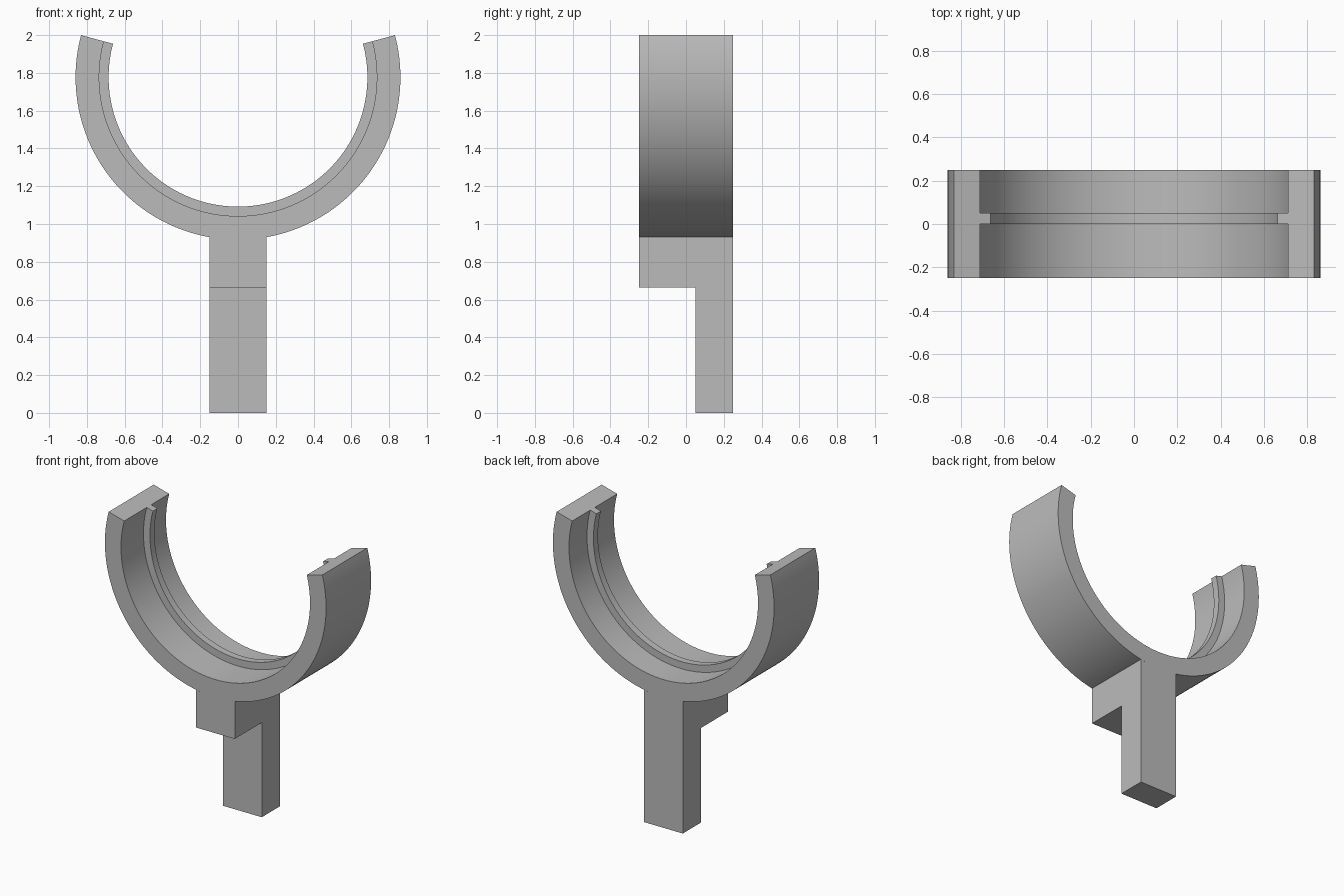
import bpy, bmesh, math

cube = bpy.data.objects.get("Cube")
if cube:
    bpy.data.objects.remove(cube, do_unlink=True)

CENTRE_Z = 1.777
OUTER, INNER, RIDGE = 0.86, 0.735, 0.685
HALF_DEPTH = 0.25
HALF_STEM = 0.15

grey = bpy.data.materials.new("plain grey")
grey.use_nodes = True
colour = (0.5, 0.5, 0.5, 1)
grey.diffuse_color = colour
grey.node_tree.nodes["Principled BSDF"].inputs["Base Color"].default_value = colour


def loft(name, sections):
    """Skin a row of matching closed sections and cap both ends."""
    bm = bmesh.new()
    rings = [[bm.verts.new(p) for p in section] for section in sections]
    count = len(rings[0])
    for a, b in zip(rings, rings[1:]):
        for i in range(count):
            j = (i + 1) % count
            bm.faces.new((a[i], a[j], b[j], b[i]))
    bm.faces.new(rings[0])
    bm.faces.new(rings[-1])
    bmesh.ops.recalc_face_normals(bm, faces=bm.faces)
    mesh = bpy.data.meshes.new(name)
    bm.to_mesh(mesh)
    bm.free()
    mesh.materials.append(grey)
    obj = bpy.data.objects.new(name, mesh)
    bpy.context.collection.objects.link(obj)
    bpy.ops.object.select_all(action="DESELECT")
    obj.select_set(True)
    bpy.context.view_layer.objects.active = obj
    bpy.ops.object.shade_smooth_by_angle(angle=math.radians(30))
    return obj


# Open cradle ring: (radius, y) section with a thin inner ridge, swept round
section = [(OUTER, -HALF_DEPTH), (OUTER, HALF_DEPTH), (INNER, HALF_DEPTH),
           (INNER, 0.05), (RIDGE, 0.05), (RIDGE, 0), (INNER, 0),
           (INNER, -HALF_DEPTH)]
STEPS = 120
sweep = []
for k in range(STEPS + 1):
    a = math.radians(-195 + 210 * k / STEPS)
    sweep.append([(r * math.cos(a), y, CENTRE_Z + r * math.sin(a))
                  for r, y in section])
loft("cradle_ring", sweep)

# Stepped stem: side profile carried across x, its top following the ring
slices = []
for k in range(13):
    x = HALF_STEM * (k / 6 - 1)
    top = CENTRE_Z - math.sqrt(OUTER ** 2 - x ** 2)
    slices.append([(x, y, z) for y, z in (
        (0.05, 0), (HALF_DEPTH, 0), (HALF_DEPTH, top),
        (-HALF_DEPTH, top), (-HALF_DEPTH, 0.665), (0.05, 0.665))])
loft("stem", slices)
